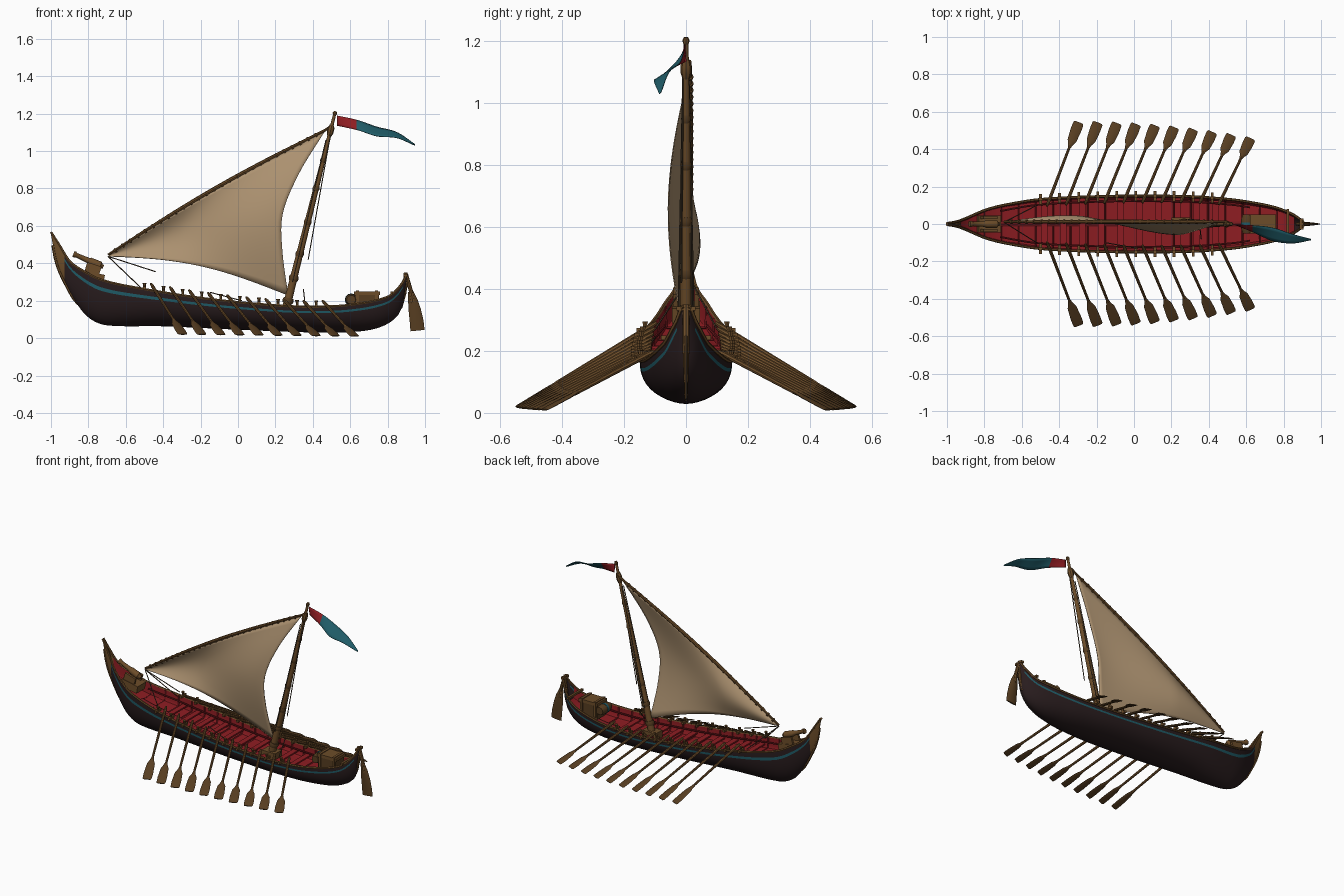
import bpy, bmesh, math
from mathutils import Vector, Matrix

if "Cube" in bpy.data.objects:
    bpy.data.objects.remove(bpy.data.objects["Cube"])

def colour(name, rgb):
    m = bpy.data.materials.new(name)
    m.diffuse_color = (*rgb, 1)
    m.use_nodes = True
    m.node_tree.nodes["Principled BSDF"].inputs["Base Color"].default_value = m.diffuse_color
    return m

MATS = [colour("dark hull", (.022, .012, .013)), colour("red paint", (.27, .012, .016)),
        colour("wood", (.15, .073, .022)), colour("teal", (.014, .105, .135)),
        colour("sail cloth", (.42, .29, .165)), colour("rope", (.075, .05, .028)),
        colour("dark red", (.17, .01, .013)), colour("dark wood", (.095, .047, .015))]
HULL, RED, WOOD, TEAL, SAIL, ROPE, DRED, DWOOD = range(8)

class Part:
    """Collects primitive shapes into one named object."""
    def __init__(self, name):
        self.name, self.bm = name, bmesh.new()

    def box(self, c, size, mat, tilt=0):
        M = Matrix.Translation(c) @ Matrix.Rotation(tilt, 4, 'Y') @ Matrix.Diagonal((*size, 1))
        r = bmesh.ops.create_cube(self.bm, size=1, matrix=M)
        for f in {f for v in r['verts'] for f in v.link_faces}:
            f.material_index = mat

    def tube(self, pts, radii, mat, sides=8):
        pts = [Vector(p) for p in pts]
        if not isinstance(radii, list):
            radii = [radii] * len(pts)
        d = (pts[-1] - pts[0]).normalized()
        ref = Vector((0, 1, 0)) if abs(d.z) > .8 else Vector((0, 0, 1))
        rings = []
        for i, p in enumerate(pts):
            t = (pts[min(i + 1, len(pts) - 1)] - pts[max(i - 1, 0)]).normalized()
            s = t.cross(ref).normalized()
            u = s.cross(t)
            a, b = radii[i] if isinstance(radii[i], tuple) else (radii[i], radii[i])
            rings.append([self.bm.verts.new(p + s * a * math.cos(k * math.tau / sides)
                          + u * b * math.sin(k * math.tau / sides)) for k in range(sides)])
        fs = [self.bm.faces.new(rings[0]), self.bm.faces.new(rings[-1])]
        for A, B in zip(rings, rings[1:]):
            fs += [self.bm.faces.new((A[k], A[(k + 1) % sides], B[(k + 1) % sides], B[k])) for k in range(sides)]
        for f in fs:
            f.material_index = mat

    def grid(self, rows, rule):
        """Surface through rows of points; rule(i, j) gives the material."""
        vs = [[self.bm.verts.new(p) for p in r] for r in rows]
        for i in range(len(vs) - 1):
            for j in range(len(vs[0]) - 1):
                f = self.bm.faces.new((vs[i][j], vs[i + 1][j], vs[i + 1][j + 1], vs[i][j + 1]))
                f.material_index = rule(i, j)

    def done(self, thick=0, angle=40):
        bmesh.ops.remove_doubles(self.bm, verts=self.bm.verts, dist=.0002)
        bmesh.ops.recalc_face_normals(self.bm, faces=self.bm.faces)
        me = bpy.data.meshes.new(self.name)
        self.bm.to_mesh(me)
        self.bm.free()
        for m in MATS:
            me.materials.append(m)
        ob = bpy.data.objects.new(self.name, me)
        bpy.context.collection.objects.link(ob)
        bpy.ops.object.select_all(action='DESELECT')
        ob.select_set(True)
        bpy.context.view_layer.objects.active = ob
        bpy.ops.object.shade_smooth_by_angle(angle=math.radians(angle))
        if thick:
            s = ob.modifiers.new("thickness", 'SOLIDIFY')
            s.thickness, s.offset = thick, 0
        return ob

def curve(x, table):
    """Smooth interpolation through (x, value) pairs."""
    n = len(table)
    def slope(k):
        a, b = table[max(k - 1, 0)], table[min(k + 1, n - 1)]
        return (b[1] - a[1]) / (b[0] - a[0])
    i = max(0, min(n - 2, sum(1 for t in table if t[0] <= x) - 1))
    (x0, y0), (x1, y1) = table[i], table[i + 1]
    h = x1 - x0
    t = max(0, min(1, (x - x0) / h))
    return ((2*t**3 - 3*t*t + 1) * y0 + (t**3 - 2*t*t + t) * h * slope(i)
            + (3*t*t - 2*t**3) * y1 + (t**3 - t*t) * h * slope(i + 1))

# Hull lines: sheer height, keel height, half beam
SHEER = [(-1, .567), (-.957, .5), (-.9, .41), (-.82, .355), (-.74, .315), (-.6, .28), (-.2, .215),
         (.2, .175), (.4, .168), (.6, .178), (.8, .22), (.87, .28), (.905, .345)]
KEEL = [(-1, .555), (-.973, .41), (-.925, .295), (-.85, .166), (-.786, .1), (-.7, .068), (-.4, .063),
        (0, .045), (.4, .03), (.6, .032), (.75, .055), (.85, .115), (.89, .2), (.905, .32)]
BEAM = [(-1, .004), (-.95, .012), (-.9, .03), (-.8, .073), (-.7, .1), (-.5, .132), (-.2, .147), (0, .15),
        (.3, .147), (.5, .133), (.6, .12), (.75, .09), (.85, .051), (.905, .012)]
sheer = lambda x: curve(x, SHEER)
keel = lambda x: curve(x, KEEL)
beam = lambda x: curve(x, BEAM)
DEPTHS = [0, .08, .17, .25, .3, .38, .48, .58, .68, .77, .85, .91, .955, .985, 1]

def section(x, inner=False):
    s, k, b = sheer(x), keel(x), beam(x)
    floor = s - min(.07, .5 * (s - k))
    half = []
    for d in DEPTHS:
        y, z = b * (1 - d ** 2.7) ** .57, s - d * (s - k)
        if inner:
            y, z = max(y - .007, 0) if d < 1 else 0, max(z, floor)
        half.append((y, z))
    return [(x, -y, z) for y, z in half] + [(x, y, z) for y, z in half[-2::-1]]

N = 80
XS = [-1 + 1.905 * i / N for i in range(N + 1)]
last = 2 * len(DEPTHS) - 3
def hull_rule(i, j):
    if XS[i] < -.945:
        return WOOD
    return TEAL if min(j, last - j) == 2 and XS[i] < .86 else HULL
p = Part("hull")
p.grid([section(x) for x in XS], hull_rule)
p.done()
p = Part("hull_lining")
p.grid([section(x, True) for x in XS[3:-2]], lambda i, j: RED)
p.done()

# Gunwales, stem and stern posts
p = Part("gunwale")
for s in (-1, 1):
    p.tube([(x, s * beam(x), sheer(x)) for x in XS], .007, WOOD, 6)
    p.tube([(x, s * (beam(x) - .028), sheer(x) - .025) for x in XS[12:-12]], .005, DRED, 6)
p.done()
p = Part("stem_post")
xs = [-.99 + .012 * i for i in range(12)]
p.tube([(x, 0, keel(x)) for x in xs], [.008] * 10 + [.005, .002], WOOD, 6)
p.done()
p = Part("stern_post")
p.tube([(.87, 0, .16), (.888, 0, .24), (.898, 0, .31), (.895, 0, .35)], [.008, .012, .013, .011], WOOD)
p.box((.896, 0, .337), (.02, .06, .014), WOOD)
p.box((.822, 0, .243), (.014, .16, .014), WOOD)
p.done()

# Ribs, benches and centre plank
p = Part("ribs")
for i in range(18):
    p.tube(section(-.8 + .092 * i, True), .005, DRED, 4)
p.done()
oar_x = [-.45 + .102 * i for i in range(10)]
p = Part("benches")
for x in oar_x:
    p.box((x - .03, 0, sheer(x) - .042), (.035, 2 * beam(x) - .02, .01), RED)
p.done()
p = Part("centre_plank")
p.tube([(x, 0, sheer(x) - .066) for x in XS[12:-10]], [(.014, .006)] * (N - 21), DRED, 4)
p.done()

# Oars and their thole pins
for side, label in ((-1, "near"), (1, "far")):
    pins = Part("thole_pins_" + label)
    for i, x in enumerate(oar_x):
        b, z = beam(x), sheer(x) + .013
        grip = Vector((x, side * b, z))
        tip = Vector((x + .155, side * (.543 - .085 * (i / 9) ** 2), .02 - .01 * i / 9))
        d = tip - grip
        at = lambda t: grip + d * t
        p = Part(f"oar_{label}_{i + 1}")
        p.tube([at(-.1), at(-.05), at(.3), at(.7)], [.006, .009, .008, .007], WOOD)
        p.tube([at(.66), at(.71), at(.76), at(.9), at(.985), at(1)],
               [(.007, .007), (.013, .006), (.024, .005), (.029, .004), (.028, .004), (.024, .003)], DWOOD)
        p.done()
        px = x - .05
        pins.box((px, side * beam(px), sheer(px) + .006), (.014, .055, .014), WOOD)
        pins.tube([(px, side * beam(px), sheer(px)), (px, side * beam(px), sheer(px) + .02),
                   (px, side * beam(px), sheer(px) + .034)], [.007, .007, .011], WOOD, 6)
    pins.done()

# Mast with rope bands and head block
mast = lambda z: Vector((.26 + .25 * (z - .17), 0, z))
p = Part("mast")
p.tube([mast(.1), mast(.3), mast(.8), mast(1.2)], [.023, .02, .015, .008], WOOD, 12)
for z, r in ((.2, .03), (.32, .027), (.45, .023), (.62, .021), (.8, .019), (.95, .016)):
    p.tube([mast(z - .014), mast(z), mast(z + .014)], [r - .004, r, r - .004], DWOOD, 12)
p.tube([mast(1.19), mast(1.202), mast(1.213)], [.008, .012, .007], WOOD)
p.tube([mast(1.08), mast(1.1), mast(1.12), mast(1.14)], [.012, .018, .018, .012], WOOD)
p.box(mast(.13), (.1, .07, .05), WOOD)
p.done()

# Yard with lashings
tack, peak, clew = Vector((-.695, .01, .437)), Vector((.46, .01, 1.1)), Vector((.268, 0, .228))
luff = lambda w: tack.lerp(peak, w) + Vector((-.012, 0, .02)) * math.sin(math.pi * w)
p = Part("yard")
p.tube([luff(w / 12) + Vector((0, .002, .008)) for w in range(13)] + [Vector((.5, .012, 1.135))],
       [.006 + .005 * math.sin(math.pi * w / 13) for w in range(14)], WOOD)
for k in range(1, 28):
    c = luff(k / 28) + Vector((0, .002, .006))
    t = (peak - tack).normalized() * .005
    p.tube([c - t, c + t], .012, DWOOD, 8)
p.done()

# Lateen sail: rows run from the yard to the foot, leech is hollow
leech = [(0, 0), (.25, -.085), (.5, -.125), (.72, -.085), (1, 0)]
def sail_point(w, s):
    foot = tack.lerp(clew, w) + Vector((0, 0, .055)) * math.sin(math.pi * w)
    q = luff(w).lerp(foot, s)
    q.x += w ** 3 * curve(s, leech)
    q.y += .062 * math.sin(math.pi * s) * math.cos(math.pi * w ** 1.25) * min(1, 2.5 * w)
    return q
p = Part("sail")
p.grid([[sail_point(w / 30, s / 20) for s in range(21)] for w in range(31)], lambda i, j: SAIL)
p.done(.004)

# Pennant: red hoist, teal fly
top = [(.53, -.004, 1.19), (.64, -.008, 1.165), (.74, -.02, 1.13), (.85, -.055, 1.1), (.945, -.08, 1.037)]
low = [(.53, 0, 1.135), (.64, -.045, 1.112), (.74, -.09, 1.08), (.85, -.103, 1.07), (.945, -.086, 1.03)]
p = Part("pennant")
rows = []
for i in range(25):
    x = .53 + .415 * i / 24
    a, b = [Vector((x, curve(x, [(q[0], q[1]) for q in e]), curve(x, [(q[0], q[2]) for q in e]))) for e in (top, low)]
    rows.append([a.lerp(b, j / 4) for j in range(5)])
p.grid(rows, lambda i, j: RED if i < 6 else TEAL)
p.done(.003)

# Rigging lines
p = Part("rigging")
for a, b in (((.5, -.01, 1.12), (.375, -.015, .42)), ((.47, .01, 1.06), (.29, .025, .3)),
             ((.47, -.01, 1.06), (.29, -.025, .3)), ((.44, .01, .9), (.31, .02, .3)),
             (tack, (-.52, -.1, .27)), (tack, (-.52, .1, .27)), (tack, (-.44, .01, .355)),
             ((-.15, -.1, .245), (.02, -.13, .2)), (clew, (.26, 0, .17)), ((.35, 0, .26), (.36, -.08, .17))):
    p.tube([a, b], .003, ROPE, 5)
p.done()

# Bow gun on its carriage
p = Part("bow_gun")
p.box((-.775, 0, .325), (.12, .09, .05), WOOD, .2)
for y in (-.035, .035):
    p.box((-.775, y, .37), (.08, .014, .05), WOOD, .3)
g = lambda t: Vector((-.88, 0, .45)).lerp(Vector((-.72, 0, .38)), t)
p.tube([g(0), g(.06), g(.1), g(.5), g(.55), g(.9), g(.95), g(1)],
       [.016, .017, .012, .015, .02, .022, .012, .01], WOOD, 12)
p.done()

# Stern chest and casks
p = Part("stern_chest")
p.box((.69, 0, .185), (.13, .09, .09), DWOOD)
p.box((.69, 0, .24), (.14, .1, .02), WOOD)
for x in (.64, .74):
    p.box((x, 0, .205), (.016, .104, .1), WOOD)
p.done()
p = Part("cask")
p.tube([(.605, y, .205) for y in (-.05, -.025, .025, .05)], [.024, .032, .032, .024], DWOOD, 12)
p.tube([(.605, -.008, .205), (.605, .008, .205)], .034, TEAL, 12)
p.done()

# Rudder
p = Part("rudder")
p.tube([(.9, 0, .335), (.925, 0, .25), (.935, 0, .19)], [.011, .011, .012], WOOD)
p.tube([(.922, 0, .25), (.935, 0, .2), (.945, 0, .15), (.955, 0, .09), (.96, 0, .04)],
       [(.014, .008), (.026, .009), (.033, .009), (.037, .007), (.038, .005)], DWOOD, 8)
p.done()
